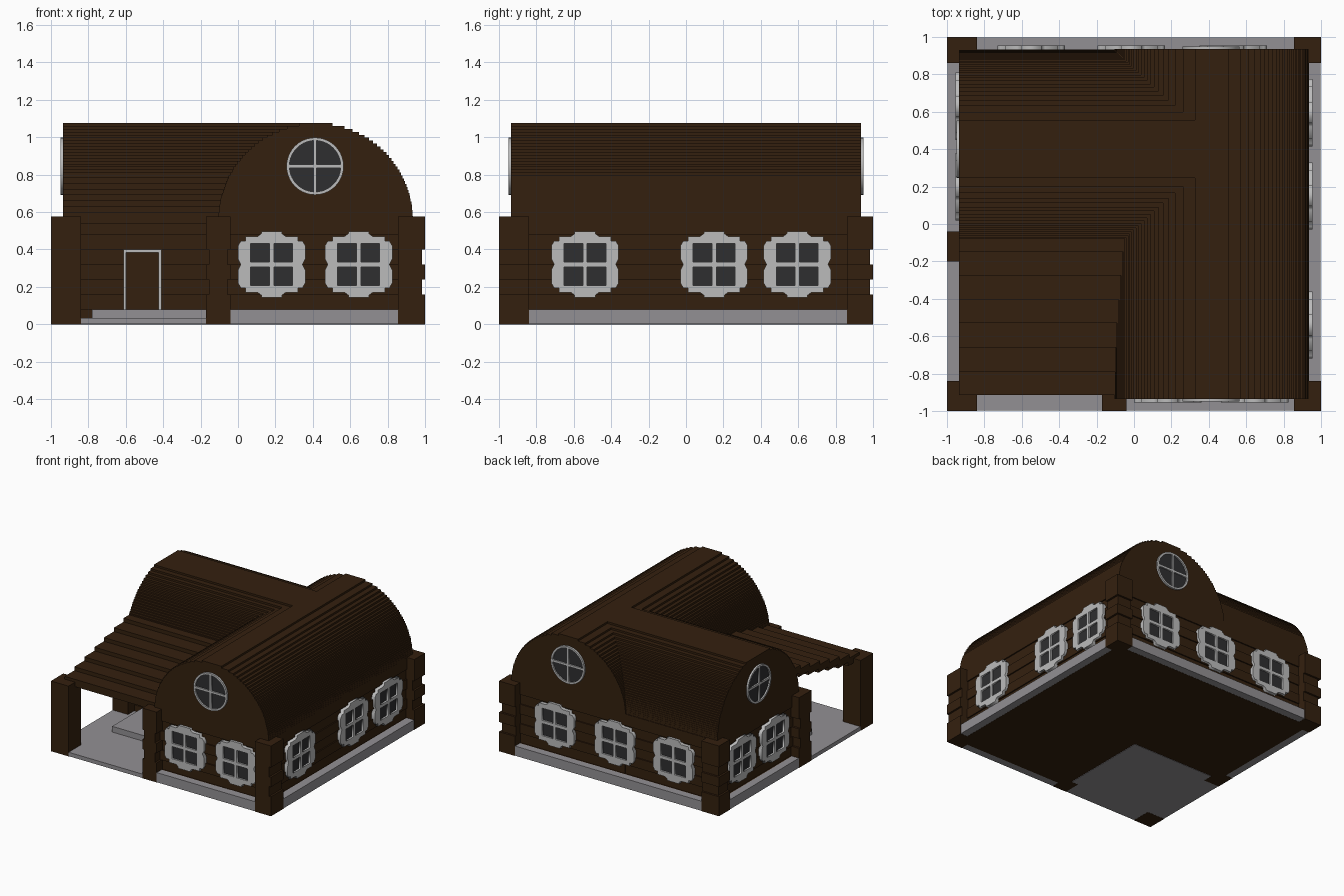
import bpy, bmesh, math
from mathutils import Matrix, Vector

if "Cube" in bpy.data.objects:
    bpy.data.objects.remove(bpy.data.objects["Cube"], do_unlink=True)


def material(name, rgb):
    m = bpy.data.materials.new(name)
    m.use_nodes = True
    m.diffuse_color = (*rgb, 1)
    bsdf = next(n for n in m.node_tree.nodes if n.type == 'BSDF_PRINCIPLED')
    bsdf.inputs["Base Color"].default_value = (*rgb, 1)
    bsdf.inputs["Roughness"].default_value = 0.9
    return m


WOOD = material("dark wood", (0.034, 0.0145, 0.0045))
STONE = material("grey stone", (0.29, 0.28, 0.295))
FRAME = material("pale frame", (0.50, 0.50, 0.50))
GLASS = material("dark glass", (0.028, 0.028, 0.030))


def add_object(name, mesh, mat):
    mesh.materials.clear()
    mesh.materials.append(mat)
    ob = bpy.data.objects.new(name, mesh)
    bpy.context.scene.collection.objects.link(ob)
    return ob


def boxes(name, mat, specs):
    """One object from boxes given as (x0, x1, y0, y1, z0, z1)."""
    bm = bmesh.new()
    for x0, x1, y0, y1, z0, z1 in specs:
        mat4 = Matrix.Translation(((x0 + x1) / 2, (y0 + y1) / 2, (z0 + z1) / 2))
        mat4 = mat4 @ Matrix.Diagonal((x1 - x0, y1 - y0, z1 - z0, 1))
        bmesh.ops.create_cube(bm, size=1, matrix=mat4)
    mesh = bpy.data.meshes.new(name)
    bm.to_mesh(mesh)
    bm.free()
    return add_object(name, mesh, mat)


def prism(name, mat, points, along):
    """Extrude a profile of 3D points along a vector."""
    bm = bmesh.new()
    face = bm.faces.new([bm.verts.new(p) for p in points])
    ext = bmesh.ops.extrude_face_region(bm, geom=[face], use_keep_orig=True)
    verts = [v for v in ext["geom"] if isinstance(v, bmesh.types.BMVert)]
    bmesh.ops.translate(bm, verts=verts, vec=Vector(along))
    bmesh.ops.recalc_face_normals(bm, faces=bm.faces[:])
    mesh = bpy.data.meshes.new(name)
    bm.to_mesh(mesh)
    bm.free()
    return add_object(name, mesh, mat)


def plate(name, mat, loops, depth, loc, angle):
    """Upright flat plate; inner loops become holes. Angle 0 faces the front."""
    cu = bpy.data.curves.new(name, 'CURVE')
    cu.dimensions = '2D'
    cu.fill_mode = 'BOTH'
    cu.extrude = depth / 2
    for loop in loops:
        sp = cu.splines.new('POLY')
        sp.points.add(len(loop) - 1)
        for p, (x, y) in zip(sp.points, loop):
            p.co = (x, y, 0, 1)
        sp.use_cyclic_u = True
    tmp = bpy.data.objects.new(name + "_curve", cu)
    bpy.context.scene.collection.objects.link(tmp)
    bpy.context.view_layer.update()
    dg = bpy.context.evaluated_depsgraph_get()
    mesh = bpy.data.meshes.new_from_object(tmp.evaluated_get(dg))
    bpy.data.objects.remove(tmp, do_unlink=True)
    mesh.transform(Matrix.Translation(loc) @ Matrix.Rotation(math.radians(angle), 4, 'Z')
                   @ Matrix.Rotation(math.pi / 2, 4, 'X'))
    return add_object(name, mesh, mat)


def rect(x0, x1, y0, y1):
    return [(x0, y0), (x1, y0), (x1, y1), (x0, y1)]


# Log walls of the two crossing wings, alternate courses set back
logs = []
for i in range(7):
    z0, z1 = i * 0.08, (i + 1) * 0.08 + (0.015 if i == 6 else 0)
    d = 0.01 * (i % 2)
    logs.append((-0.105 + d, 0.935 - d, -0.935 + d, 0.935 - d, z0, z1))
    logs.append((-0.935 + d, 0.9, -0.115 + d, 0.934 - d, z0, z1))
boxes("log_walls", WOOD, logs)

# Stepped barrel roofs
STEP = 0.0155


def barrel(center, radius, shift):
    right = []
    for k in range(33):
        drop = (k + shift) * STEP
        half = math.sqrt(max(0, 2 * radius * drop - drop * drop))
        top = 1.075 - k * STEP
        right += [(half, top), (half, top - STEP)]
    right[-1] = (right[-1][0], 0.56)
    return [(center + h, z) for h, z in right] + [(center - h, z) for h, z in reversed(right)]


prism("long_barrel_roof", WOOD, [(x, -0.935, z) for x, z in barrel(0.415, 0.52, 0.5)], (0, 1.87, 0))
prism("cross_barrel_roof", WOOD, [(-0.935, y, z) for y, z in barrel(0.40, 0.53, 1.5)], (1.35, 0, 0))

# Stepped porch roof
fronts = [-0.915, -0.79, -0.66, -0.53, -0.405, -0.275, -0.15, -0.02]
boxes("porch_roof", WOOD, [(-0.935, 0, fronts[i], fronts[i + 1] + 0.02,
                            0.54 + 0.031 * i, 0.60 + 0.031 * i) for i in range(7)])

# Corner posts, notched where the log ends cross
bands = [(0, 0.16), (0.16, 0.24), (0.24, 0.32), (0.32, 0.40), (0.40, 0.577)]


def notched(name, x0, x1, y0, y1, left=0, right=0, front=0, back=0):
    n = 0.016
    boxes(name, WOOD, [(x0 + n * left * (i % 2), x1 - n * right * (i % 2),
                        y0 + n * front * (i % 2), y1 - n * back * (i % 2), z0, z1)
                       for i, (z0, z1) in enumerate(bands)])


boxes("porch_post", WOOD, [(-1, -0.84, -1, -0.84, 0, 0.577)])
notched("front_corner_post", 0.855, 1, -1, -0.84, right=1)
notched("back_left_post", 0.855, 1, 0.86, 1, right=1, back=1)
notched("back_right_post", -1, -0.84, 0.86, 1, left=1, back=1)
notched("front_middle_post", -0.17, -0.04, -1, -0.86, left=1, right=1)
notched("side_middle_post", -1, -0.86, -0.20, -0.04, front=1, back=1)

# Stone plinth, porch floor and door step
boxes("stone_plinth", STONE, [
    (-0.04, 0.855, -0.998, -0.93, 0.001, 0.08),
    (-0.84, 0.855, 0.93, 0.998, 0.001, 0.08),
    (0.93, 0.998, -0.84, 0.86, 0.001, 0.08),
    (-0.998, -0.93, -0.04, 0.86, 0.001, 0.08)])
boxes("porch_floor", STONE, [(-0.998, -0.11, -0.998, -0.12, 0.001, 0.033)])
boxes("door_step", STONE, [(-0.78, -0.1, -0.52, -0.11, 0.03, 0.08)])

# Scalloped four-pane windows
quarter = [(0.18, 0.03), (0.18, 0.10), (0.165, 0.125), (0.14, 0.125), (0.14, 0.15),
           (0.075, 0.15), (0.055, 0.165), (0.055, 0.177)]
outline = quarter + [(-x, y) for x, y in reversed(quarter)]
outline += [(0.165 * -1, 0)] + [(-x, -y) for x, y in quarter]
outline += [(x, -y) for x, y in reversed(quarter)] + [(0.165, 0)]
panes = [rect(sx * 0.062 - 0.05, sx * 0.062 + 0.05, sy * 0.063 - 0.05, sy * 0.063 + 0.05)
         for sx in (-1, 1) for sy in (-1, 1)]


def on_wall(angle, u, z, out):
    """Point on the wall facing the angle, u along that wall's axis."""
    return {0: (u, -out, z), 90: (out, u, z), 180: (u, out, z), 270: (-out, u, z)}[angle]


walls = {0: ("front", (0.18, 0.645)), 90: ("left", (-0.54, 0.15, 0.595)),
         180: ("back", (0.53, -0.015, -0.55)), 270: ("right", (0.63, 0.20))}
for angle, (side, places) in walls.items():
    for i, u in enumerate(places):
        name = f"{side}_window_{i + 1}"
        plate(name + "_frame", FRAME, [outline] + panes, 0.03, on_wall(angle, u, 0.32, 0.94), angle)
        plate(name + "_glass", GLASS, [rect(-0.13, 0.13, -0.13, 0.13)], 0.008,
              on_wall(angle, u, 0.32, 0.937), angle)

# Round gable windows with cross bars
circle = [(0.153 * math.cos(math.tau * i / 40), 0.153 * math.sin(math.tau * i / 40)) for i in range(40)]
arc = [(max(0.009, 0.137 * math.cos(math.pi / 2 * i / 10)),
        max(0.009, 0.137 * math.sin(math.pi / 2 * i / 10))) for i in range(11)]
quadrants = [[(sx * x, sy * y) for x, y in [(0.009, 0.009)] + arc] for sx in (-1, 1) for sy in (-1, 1)]
for angle, side, u in ((0, "front", 0.412), (180, "back", 0.412), (270, "right", 0.40)):
    plate(side + "_round_frame", FRAME, [circle] + quadrants, 0.02, on_wall(angle, u, 0.845, 0.94), angle)
    plate(side + "_round_glass", GLASS, [[(x * 0.95, y * 0.95) for x, y in circle]], 0.006,
          on_wall(angle, u, 0.845, 0.936), angle)

# Porch door
plate("door_frame", FRAME, [[(-0.613, 0.08), (-0.600, 0.08), (-0.600, 0.383), (-0.425, 0.383),
                             (-0.425, 0.08), (-0.408, 0.08), (-0.408, 0.40), (-0.613, 0.40)]],
      0.03, (0, -0.12, 0), 0)
boxes("door", WOOD, [(-0.605, -0.42, -0.122, -0.10, 0.08, 0.39)])
